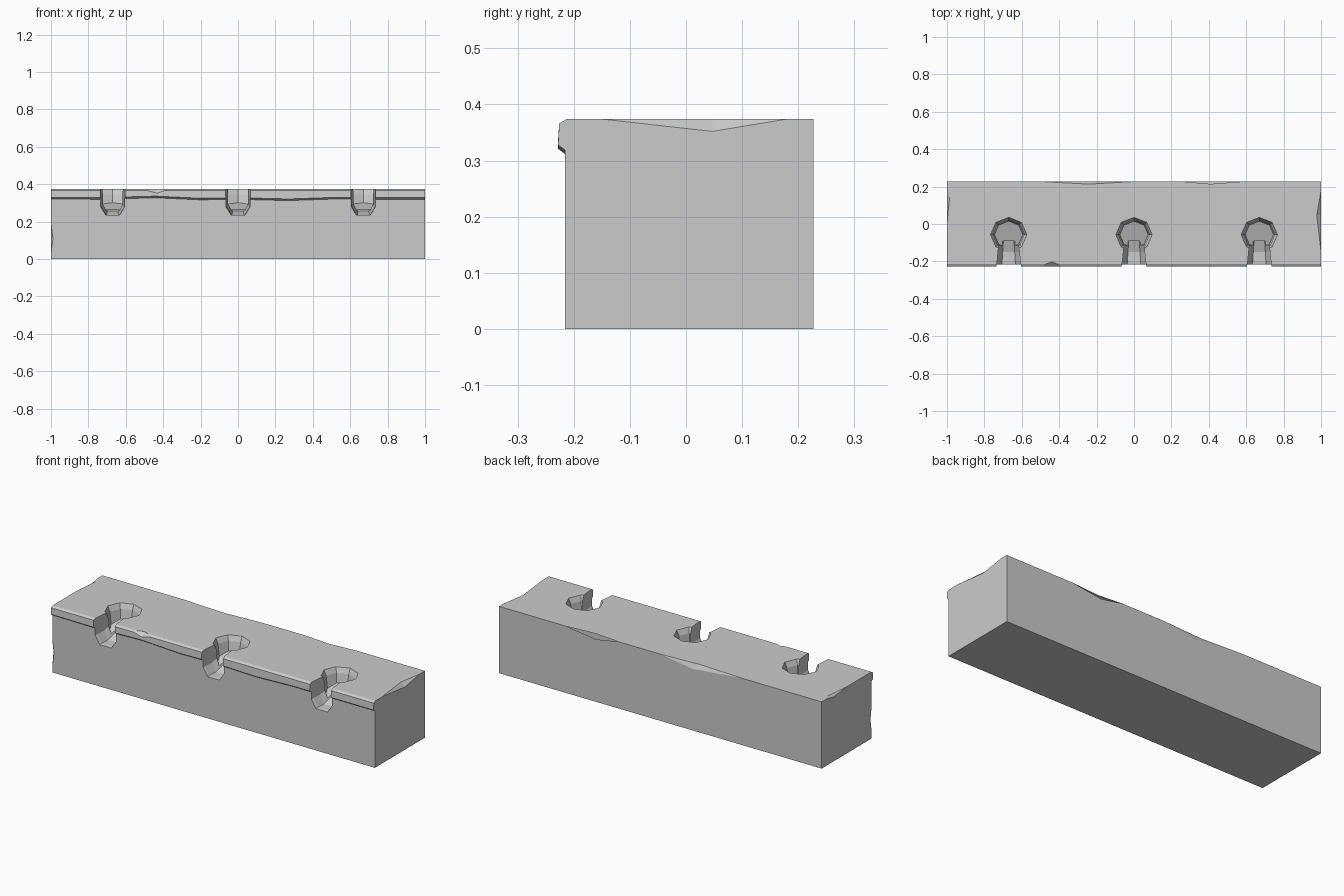
import bpy, bmesh, math
from mathutils import Vector

if "Cube" in bpy.data.objects:
    bpy.data.objects.remove(bpy.data.objects["Cube"])

TOP, FRONT, BACK = 0.374, -0.216, 0.227


def finish(bm, name):
    bmesh.ops.recalc_face_normals(bm, faces=bm.faces[:])
    mesh = bpy.data.meshes.new(name)
    bm.to_mesh(mesh)
    bm.free()
    ob = bpy.data.objects.new(name, mesh)
    bpy.context.collection.objects.link(ob)
    return ob


def loft(rings, name):
    bm = bmesh.new()
    loops = [[bm.verts.new(p) for p in ring] for ring in rings]
    n = len(loops[0])
    for a, b in zip(loops, loops[1:]):
        for i in range(n):
            j = (i + 1) % n
            bm.faces.new((a[i], a[j], b[j], b[i]))
    bm.faces.new(loops[0])
    bm.faces.new(loops[-1])
    return finish(bm, name)


def hull(points, name):
    bm = bmesh.new()
    for p in points:
        bm.verts.new(p)
    res = bmesh.ops.convex_hull(bm, input=bm.verts[:])
    junk = {v for v in res["geom_interior"] if isinstance(v, bmesh.types.BMVert)}
    bmesh.ops.delete(bm, geom=list(junk), context="VERTS")
    return finish(bm, name)


# Stone block with an uneven overhanging front lip
wave = [(-1, .330), (-.75, .328), (-.44, .336), (-.2, .325), (0, .328),
        (.27, .321), (.5, .329), (.75, .328), (1, .328)]
rings = []
for x, z in wave:
    section = [(BACK, 0), (BACK, TOP), (-.213, TOP), (-.226, .366),
               (-.228, z), (FRONT, z - .009), (FRONT, 0)]
    rings.append([(x, y, h) for y, h in section])
block = loft(rings, "stone_block")


def cut(cutter):
    mod = block.modifiers.new("cut", "BOOLEAN")
    mod.operation = "DIFFERENCE"
    mod.solver = "EXACT"
    mod.object = cutter
    cutter.hide_render = True
    bpy.context.view_layer.objects.active = block
    bpy.ops.object.modifier_apply(modifier=mod.name)
    bpy.data.objects.remove(cutter)


def pit_ring(cx, r, floor=None, z=0):
    ring = []
    for i in range(8):
        a = math.pi / 4 * i + math.pi / 2
        y = -.057 + r * math.sin(a)
        h = z if floor is None else floor + (y + .06) * .35
        ring.append((cx + 1.05 * r * math.cos(a), y, h))
    return ring


# Three pits with flared rims, each opening to a spout through the front
for cx in (-.67, 0, .67):
    cut(loft([pit_ring(cx, .072, floor=.275), pit_ring(cx, .080, z=.345),
              pit_ring(cx, .093, z=.3745), pit_ring(cx, .093, z=.45)], "pit_cutter"))
    spout = [(-.062, .45), (-.062, .28), (-.035, .236),
             (.035, .236), (.062, .28), (.062, .45)]
    cut(loft([[(cx + x * s, y, z + dz) for x, z in spout]
              for y, s, dz in ((-.09, .8, .02), (-.15, .92, 0),
                               (-.20, 1.0, 0), (-.26, 1.15, -.008))], "spout_cutter"))


# Chips knocked off the edges: two edge ends, two inner points, outward direction
def chip(a, b, d1, d2, out):
    out = Vector(out)
    pts = [Vector(p) for p in (a, b, d1, d2)]
    mid = (pts[2] + pts[3]) / 2
    extra = [mid + out * .1, pts[2] + out * .03, pts[3] + out * .03]
    cut(hull(pts + extra, "chip_cutter"))


chip((1, -.15, TOP), (1, .18, TOP), (.977, .047, TOP), (1, .047, .352), (1, 0, 1))
chip((-1, .0, TOP), (-1, .19, TOP), (-.985, .15, TOP), (-1, .12, .362), (-1, 0, 1))
chip((-.5, BACK, TOP), (0, BACK, TOP), (-.24, .213, TOP), (-.2, BACK, .345), (0, 1, 1))
chip((.26, BACK, TOP), (.58, BACK, TOP), (.41, .214, TOP), (.4, BACK, .350), (0, 1, 1))
chip((-.51, -.226, .372), (-.37, -.226, .372), (-.44, -.203, TOP),
     (-.435, -.227, .352), (0, -1, 1))
chip((-1, FRONT, .03), (-1, FRONT, .19), (-.989, FRONT, .11),
     (-1, -.205, .11), (-1, -1, 0))

# Merge coplanar faces so the surfaces stay clean and flat
bm = bmesh.new()
bm.from_mesh(block.data)
bmesh.ops.dissolve_limit(bm, angle_limit=math.radians(.5),
                         verts=bm.verts[:], edges=bm.edges[:])
bm.to_mesh(block.data)
bm.free()
